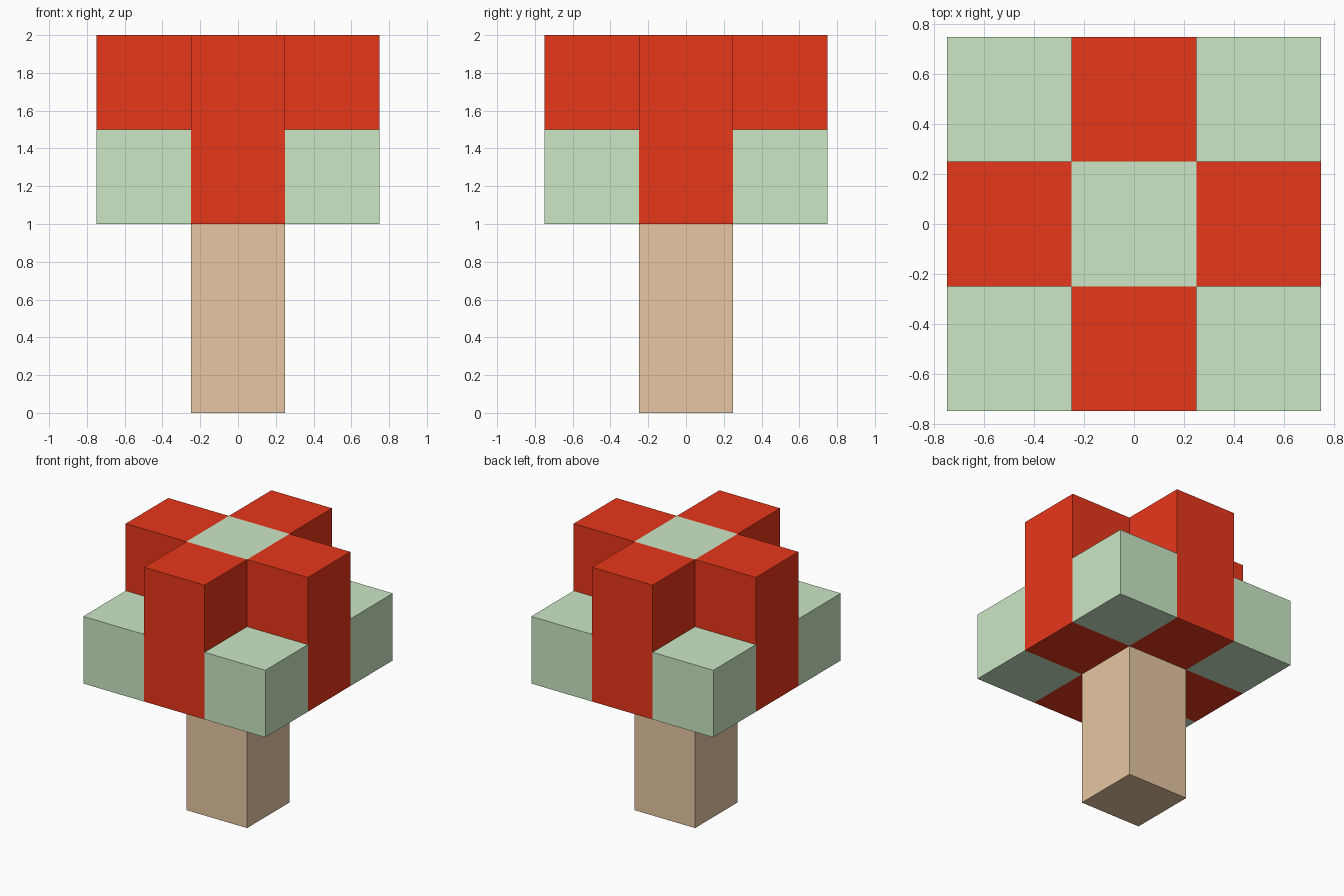
import bpy, bmesh

if "Cube" in bpy.data.objects:
    bpy.data.objects.remove(bpy.data.objects["Cube"])

S = 0.5            # block size
BASE = 1.0         # underside of the canopy


def material(name, rgb):
    m = bpy.data.materials.new(name)
    m.diffuse_color = (*rgb, 1.0)
    m.use_nodes = True
    m.node_tree.nodes["Principled BSDF"].inputs["Base Color"].default_value = m.diffuse_color
    return m


red = material("red", (0.800, 0.038, 0.010))
green = material("pale green", (0.610, 0.815, 0.571))
tan = material("tan", (0.815, 0.578, 0.371))


def make_object(name, bm, mats):
    bmesh.ops.remove_doubles(bm, verts=bm.verts, dist=1e-5)
    me = bpy.data.meshes.new(name)
    bm.to_mesh(me)
    bm.free()
    for m in mats:
        me.materials.append(m)
    bpy.context.collection.objects.link(bpy.data.objects.new(name, me))


# Trunk: square post, open where it meets the canopy
bm = bmesh.new()
bmesh.ops.create_cube(bm, size=1.0)
for v in bm.verts:
    v.co = (v.co.x * S, v.co.y * S, (v.co.z + 0.5) * BASE)
top = [f for f in bm.faces if f.calc_center_median().z > BASE - 0.01]
bmesh.ops.delete(bm, geom=top, context='FACES_ONLY')
make_object("trunk", bm, [tan])


# Canopy: 3 x 3 columns, low green corners, tall red arms, tall green centre
def height(i, j):
    if max(abs(i), abs(j)) > 1:
        return BASE
    return BASE + (S if abs(i) + abs(j) == 2 else 2 * S)


bm = bmesh.new()


def face(points, mat):
    f = bm.faces.new([bm.verts.new(p) for p in points])
    f.material_index = mat


for i in (-1, 0, 1):
    for j in (-1, 0, 1):
        mat = 0 if abs(i) + abs(j) == 1 else 1
        h = height(i, j)
        ring = [((i + a / 2) * S, (j + b / 2) * S)
                for a, b in ((-1, -1), (1, -1), (1, 1), (-1, 1))]
        face([(x, y, h) for x, y in ring], mat)
        if (i, j) != (0, 0):               # the trunk covers the middle
            face([(x, y, BASE) for x, y in reversed(ring)], mat)
        # walls only where the neighbouring column is lower
        for k, (di, dj) in enumerate(((0, -1), (1, 0), (0, 1), (-1, 0))):
            low = height(i + di, j + dj)
            if low < h:
                p, q = ring[k], ring[(k + 1) % 4]
                face([(*p, low), (*q, low), (*q, h), (*p, h)], mat)

make_object("canopy", bm, [red, green])
